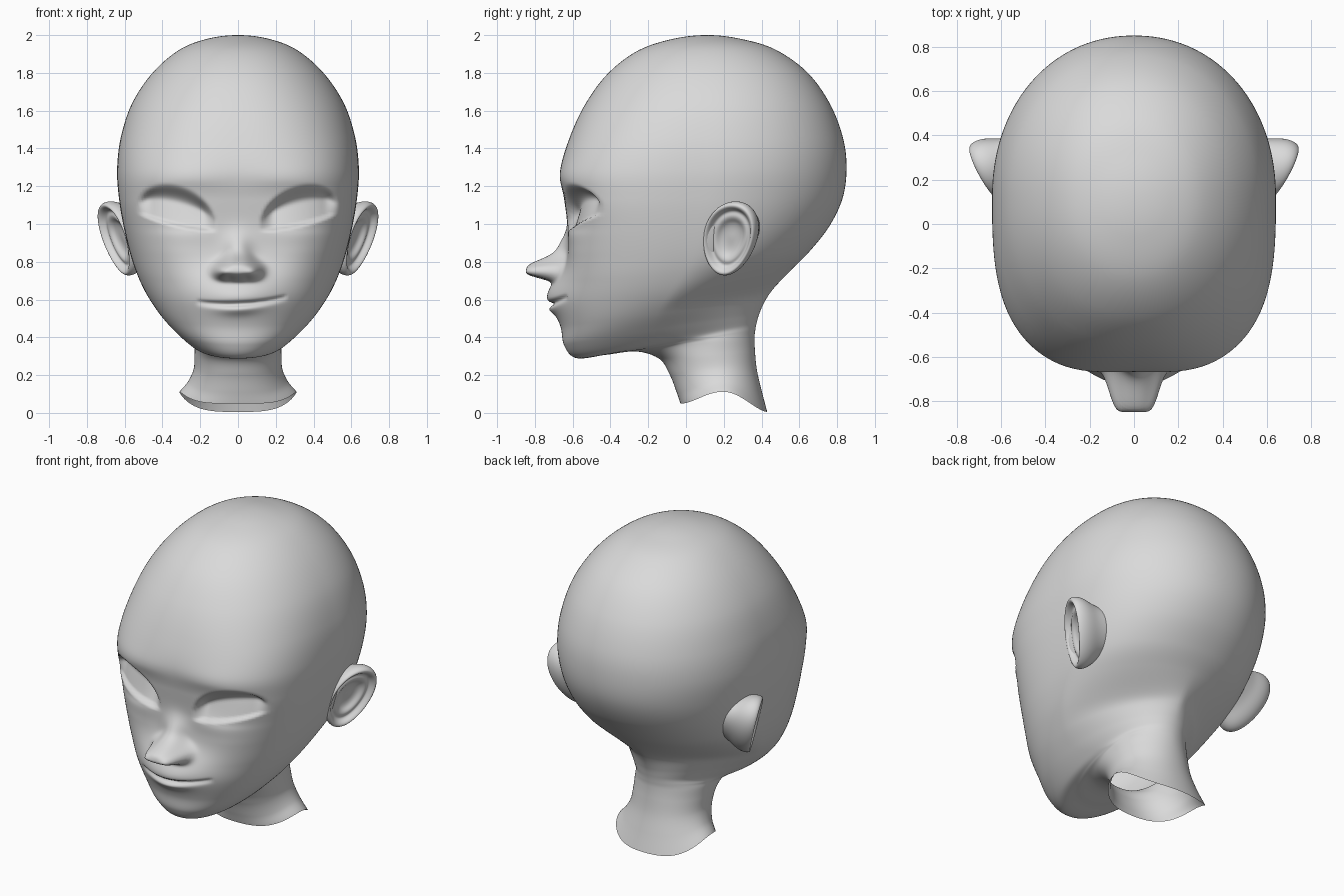
import bpy, bmesh, math

cube = bpy.data.objects.get("Cube")
if cube:
    bpy.data.objects.remove(cube, do_unlink=True)

GREY = (0.7, 0.7, 0.7, 1)
clay = bpy.data.materials.new("light_grey_clay")
clay.use_nodes = True
clay.diffuse_color = GREY
clay.node_tree.nodes["Principled BSDF"].inputs["Base Color"].default_value = GREY


def gauss(d, s, power=2):
    return math.exp(-abs(d / s) ** power)


def smooth(a, b, v):
    v = min(1, max(0, (v - a) / (b - a)))
    return v * v * (3 - 2 * v)


def bump(x, z, cx, cz, width, above, below, amount):
    """Soft swelling with separate falloff above and below its centre."""
    return amount * gauss(x - cx, width) * gauss(z - cz, above if z > cz else below)


def spline(a, b, c, d, t):
    """Catmull-Rom blend of four rows of values."""
    return [0.5 * (2 * q + (r - p) * t + (2 * p - 5 * q + 4 * r - s) * t * t
                   + (3 * q - p - 3 * r + s) * t ** 3) for p, q, r, s in zip(a, b, c, d)]


def make_object(name, rows, cap=False):
    """Skin closed rings of points into one smooth object."""
    bm = bmesh.new()
    rings = [[bm.verts.new(p) for p in row] for row in rows]
    for lower, upper in zip(rings, rings[1:]):
        for i in range(len(lower)):
            bm.faces.new((lower[i - 1], lower[i], upper[i], upper[i - 1]))
    if cap:
        bm.faces.new(rings[0])
    bmesh.ops.remove_doubles(bm, verts=bm.verts, dist=0.0001)
    bmesh.ops.recalc_face_normals(bm, faces=bm.faces)
    mesh = bpy.data.meshes.new(name)
    bm.to_mesh(mesh)
    bm.free()
    mesh.materials.append(clay)
    mesh.polygons.foreach_set("use_smooth", [True] * len(mesh.polygons))
    obj = bpy.data.objects.new(name, mesh)
    bpy.context.collection.objects.link(obj)
    return obj


def eye_recess(x, z):
    """Soft hollow under the brow with a crisp lower lid."""
    u = (abs(x) - 0.11) / 0.43
    if not 0 < u < 1:
        return 0
    arch = 4 * u * (1 - u)
    v = (z - 0.96 - 0.1 * u * u) / (0.225 * arch ** 0.5)
    if not 0 < v < 1:
        return 0
    depth = 0.022 * smooth(0, 0.09, v) + 0.085 * v
    return depth * (1 - smooth(0.55, 1, v)) * smooth(0, 0.65, arch)


def nose_tip(x, z):
    """Rounded button that narrows upward and turns under sharply."""
    d = z - 0.77
    width = 0.1 - 0.45 * max(0, d)
    return 0.18 * gauss(x, max(width, 0.04), 3.4) * (gauss(d, 0.06) if d > 0 else gauss(d, 0.062, 4))


def face_relief(x, z):
    """How far the face stands forward of the plain head."""
    ax = abs(x)
    out = bump(x, z, 0, 0.63, 0.26, 0.13, 0.13, 0.085)         # muzzle
    out += bump(x, z, 0, 0.87, 0.07, 0.08, 0.08, 0.05)         # bridge
    out += nose_tip(x, z)
    out += bump(ax, z, 0.095, 0.75, 0.04, 0.04, 0.03, 0.07)    # nostril wings
    out -= bump(ax, z, 0.045, 0.715, 0.022, 0.014, 0.014, 0.02)  # nostrils
    out += bump(ax, z, 0.34, 0.84, 0.17, 0.1, 0.15, 0.02)      # cheeks
    out += bump(ax, z, 0.3, 0.94, 0.16, 0.03, 0.05, 0.008)     # lower lids
    out += bump(ax, z, 0.3, 1.24, 0.2, 0.08, 0.05, 0.01)       # brows
    # lips parted by a slightly lopsided smile
    line = 0.578 + 0.04 * x + 0.45 * x * x
    span = max(0, 1 - ((x - 0.02) / 0.24) ** 2)
    out -= math.sqrt(span) * bump(0, z, 0, line, 1, 0.009, 0.018, 0.026)
    out += span * bump(x, z, 0, line + 0.03, 0.15, 0.035, 0.02, 0.005)
    out += span * bump(x, z, 0, line - 0.03, 0.12, 0.02, 0.028, 0.018)
    return out - eye_recess(x, z)


# Head and neck sections: front y, front z, back y, back z, half width, widest y
sections = [
    (0.12, 2.0, 0.12, 2.0, 0, 0.12),
    (-0.06, 1.982, 0.29, 1.98, 0.16, 0.12),
    (-0.25, 1.92, 0.47, 1.925, 0.31, 0.12),
    (-0.41, 1.8, 0.64, 1.805, 0.45, 0.12),
    (-0.53, 1.64, 0.76, 1.64, 0.56, 0.12),
    (-0.615, 1.46, 0.83, 1.46, 0.62, 0.12),
    (-0.665, 1.28, 0.85, 1.3, 0.64, 0.12),
    (-0.645, 1.13, 0.83, 1.14, 0.63, 0.1),
    (-0.625, 0.98, 0.76, 0.99, 0.605, 0.08),
    (-0.62, 0.83, 0.65, 0.85, 0.57, 0.04),
    (-0.635, 0.7, 0.55, 0.75, 0.53, -0.02),
    (-0.65, 0.58, 0.465, 0.66, 0.478, -0.08),
    (-0.65, 0.46, 0.42, 0.595, 0.41, -0.14),
    (-0.645, 0.36, 0.39, 0.53, 0.33, -0.15),
    (-0.58, 0.29, 0.375, 0.48, 0.26, -0.05),
    (-0.42, 0.308, 0.367, 0.44, 0.235, 0.06),
    (-0.26, 0.325, 0.363, 0.4, 0.23, 0.11),
    (-0.14, 0.285, 0.365, 0.33, 0.23, 0.13),
    (-0.085, 0.2, 0.375, 0.23, 0.235, 0.16),
    (-0.05, 0.11, 0.4, 0.12, 0.265, 0.19),
    (-0.03, 0.05, 0.43, 0.005, 0.31, 0.21),
]


def head_ring(values, lift, count=184):
    fy, fz, by, bz, width, mid = values
    front_power = 2.1 + gauss(fz - 1.05, 0.45)
    back_power = 2.1 - 0.6 * gauss(fz - 0.52, 0.18)
    ring = []
    for i in range(count):
        s = math.tau * i / count - math.pi
        t = s - 0.4 * math.sin(s)
        c, sn = math.cos(t), math.sin(t)
        power = front_power if c > 0 else back_power
        r = (abs(c) ** power + abs(sn) ** power) ** (-1 / power)
        x = width * sn * r
        y = mid - c * r * ((mid - fy) if c > 0 else (by - mid))
        z = fz + (bz - fz) * (y - fy) / max(by - fy, 0.001) + lift * sn ** 4
        if c > 0:
            y -= face_relief(x, z) * smooth(0, 0.25, c)
        ring.append((x, y, z))
    return ring


# Head and open neck
first, last = sections[1], sections[-1]
before = (first[2], first[3], first[0], first[1], -first[4], first[5])
after = [2 * a - b for a, b in zip(last, sections[-2])]
track = [before] + sections + [after]
STEPS = 14
rows = []
spans = len(sections) - 1
for k in range(spans):
    for j in range(STEPS + (k == spans - 1)):
        t = j / STEPS
        lift = 0.1 * smooth(spans - 3, spans + 1, k + t)
        rows.append(head_ring(spline(*track[k:k + 4], t), lift))
make_object("head_and_neck", rows)

# Ears: profile from the hollow, over the rim, to the root (radius, height)
ear_profile = [(0.05, -0.03), (0.25, -0.032), (0.42, -0.025), (0.52, -0.008), (0.62, -0.002),
               (0.7, -0.01), (0.77, -0.004), (0.84, 0.018), (0.92, 0.026), (0.98, 0.014),
               (1, -0.012), (0.96, -0.045), (0.86, -0.08), (0.72, -0.12), (0.6, -0.18)]
ear_rows = []
for radius, height in ear_profile:
    ring = []
    for i in range(40):
        a = math.tau * i / 40
        c, s = math.cos(a), math.sin(a)
        dz = 0.197 * s * radius
        dy = 0.137 * c * (1 + 0.12 * s) * radius + 0.12 * dz
        ring.append((0.635 + 0.5 * dy + 0.25 * dz + 0.87 * height,
                     0.23 + dy - 0.43 * height, 0.922 + dz - 0.2 * height))
    ear_rows.append(ring)
ears = make_object("ears", ear_rows, cap=True)
mirror = ears.modifiers.new("other_side", "MIRROR")
mirror.use_mirror_merge = False
rounding = ears.modifiers.new("rounding", "SUBSURF")
rounding.levels = rounding.render_levels = 2
